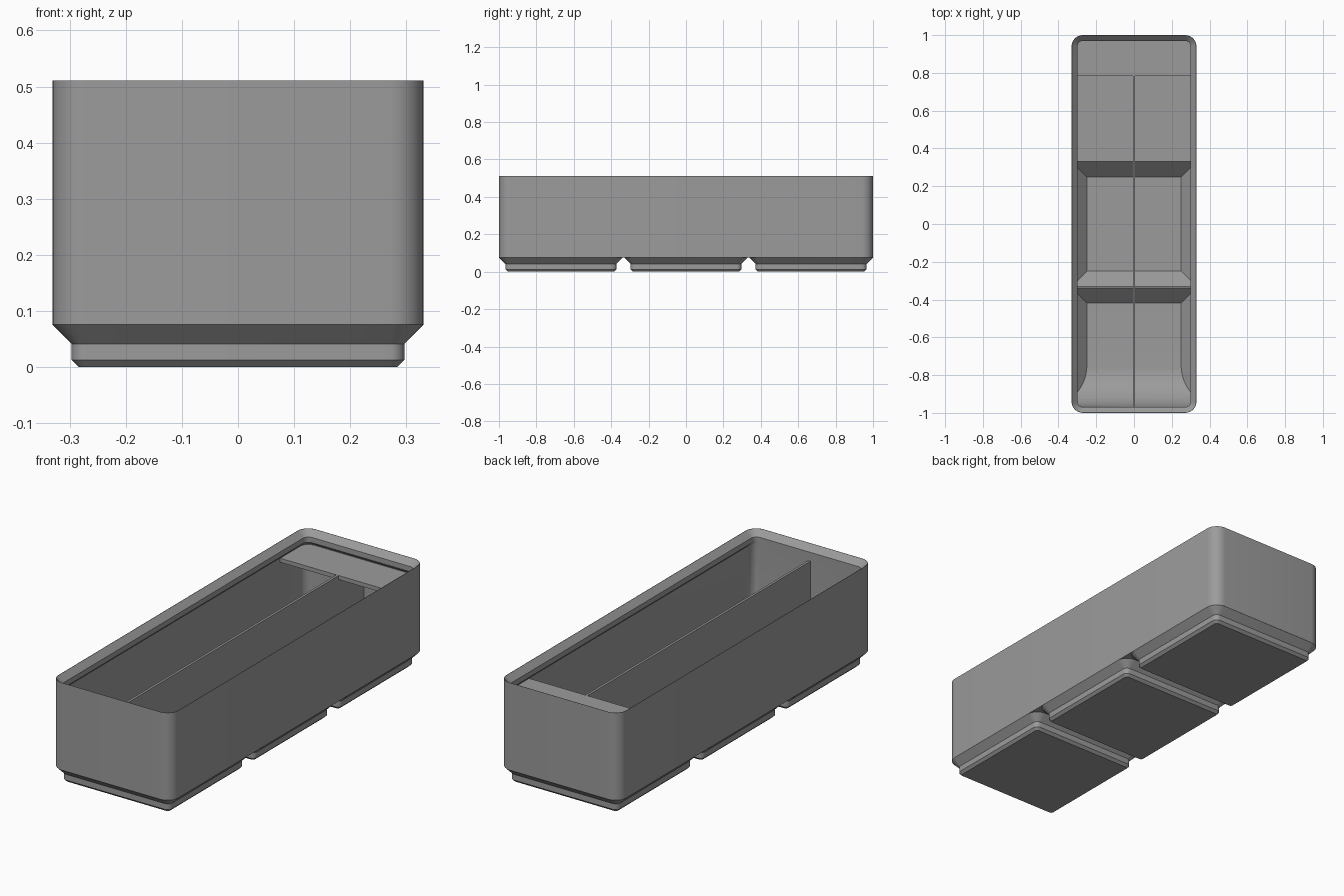
import bpy, bmesh, math

if "Cube" in bpy.data.objects:
    bpy.data.objects.remove(bpy.data.objects["Cube"])

grey = bpy.data.materials.new("warm_grey_plastic")
grey.diffuse_color = (0.33, 0.33, 0.33, 1)
grey.use_nodes = True
grey.node_tree.nodes["Principled BSDF"].inputs["Base Color"].default_value = grey.diffuse_color

PITCH = 0.669      # spacing of the three feet
FOOT_TOP = 0.0757  # height where feet meet the bin walls


def ring(z, hx, hy, r=0.0, cy=0.0, n=8):
    """Rounded rectangle outline at height z."""
    if r == 0:
        return [(hx * a, cy + hy * b, z) for a, b in ((1, 1), (-1, 1), (-1, -1), (1, -1))]
    pts = []
    for q, (a, b) in enumerate(((1, 1), (-1, 1), (-1, -1), (1, -1))):
        for i in range(n + 1):
            t = math.pi / 2 * (q + i / n)
            pts.append((a * (hx - r) + r * math.cos(t), cy + b * (hy - r) + r * math.sin(t), z))
    return pts


def loft(name, rings):
    """Closed solid through a stack of outlines."""
    bm = bmesh.new()
    rows = [[bm.verts.new(p) for p in rg] for rg in rings]
    n = len(rows[0])
    for lo, hi in zip(rows, rows[1:]):
        for i in range(n):
            j = (i + 1) % n
            bm.faces.new((lo[i], lo[j], hi[j], hi[i]))
    bm.faces.new(rows[0][::-1])
    bm.faces.new(rows[-1])
    bmesh.ops.recalc_face_normals(bm, faces=bm.faces)
    me = bpy.data.meshes.new(name)
    bm.to_mesh(me)
    bm.free()
    ob = bpy.data.objects.new(name, me)
    bpy.context.collection.objects.link(ob)
    me.materials.append(grey)
    return ob


def box(name, x0, x1, y0, y1, z0, z1):
    return loft(name, [[(x0, y0, z), (x1, y0, z), (x1, y1, z), (x0, y1, z)] for z in (z0, z1)])


def cut(ob, *tools):
    """Subtract each tool from ob."""
    for tool in tools:
        m = ob.modifiers.new("cut", 'BOOLEAN')
        m.operation, m.solver, m.object = 'DIFFERENCE', 'EXACT', tool
        bpy.context.view_layer.objects.active = ob
        bpy.ops.object.modifier_apply(modifier=m.name)


# Outer walls
body = loft("bin_body", [ring(z, 0.3307, 1.0, 0.06) for z in (FOOT_TOP, 0.511)])

# Three stepped feet
foot_steps = ((0, 0.2837, 0.0127), (0.0127, 0.2964, 0.0255),
              (0.0414, 0.2964, 0.0255), (FOOT_TOP, 0.3307, 0.0598))
feet = [loft(name, [ring(z, h, h, r, k * PITCH) for z, h, r in foot_steps])
        for name, k in (("front_foot", -1), ("middle_foot", 0), ("back_foot", 1))]

# Main cavity, narrowing under the stacking lip and flaring at the rim
cavity = loft("cavity_cutter", [
    ring(0.10, 0.3155, 0.9775, 0.045, 0.0075),
    ring(0.44, 0.3155, 0.9775, 0.045, 0.0075),
    ring(0.456, 0.30, 0.97, 0.03),
    ring(0.482, 0.30, 0.97, 0.03),
    ring(0.52, 0.338, 1.008, 0.068)])


# Sunken floor pockets that follow the feet
def pocket(name, cy):
    return loft(name, [ring(0.02, 0.25, 0.25, 0, cy), ring(0.085, 0.315, 0.315, 0, cy),
                       ring(0.101, 0.315, 0.331, 0, cy)])


mid_pocket = pocket("middle_pocket_cutter", 0)
front_pocket = pocket("front_pocket_cutter", -PITCH)

# Material kept inside: curved scoop, centre divider, label shelf
R = 0.2205
arc = [(-0.75 - R * math.sin(t), 0.24 - R * math.cos(t))
       for t in (math.pi / 2 * i / 14 for i in range(15))]
profile = arc + [(-1.1, 0.24), (-1.1, -0.1), (-0.75, -0.1)]
scoop = loft("scoop_keeper", [[(x, y, z) for y, z in profile] for x in (-0.5, 0.5)])
divider = box("divider_keeper", -0.006, 0.006, -1.1, 1.1, -0.1, 0.438)
shelf = box("shelf_keeper", -0.5, 0.5, 0.783, 1.1, 0.418, 0.438)

cut(cavity, scoop, divider, shelf)
cut(front_pocket, scoop, divider)
cut(mid_pocket, divider)

# Hollow out the bin and its feet
cut(body, cavity, mid_pocket, front_pocket)
cut(feet[0], front_pocket)
cut(feet[1], mid_pocket)

for helper in (cavity, mid_pocket, front_pocket, scoop, divider, shelf):
    bpy.data.objects.remove(helper)

# Drop the hidden contact faces on top of the feet
for foot in feet:
    bm = bmesh.new()
    bm.from_mesh(foot.data)
    top = [f for f in bm.faces if all(abs(v.co.z - FOOT_TOP) < 1e-4 for v in f.verts)]
    bmesh.ops.delete(bm, geom=top, context='FACES')
    bm.to_mesh(foot.data)
    bm.free()

# Smooth rounded corners, crisp edges
bpy.ops.object.select_all(action='DESELECT')
for ob in [body] + feet:
    ob.select_set(True)
bpy.context.view_layer.objects.active = body
bpy.ops.object.shade_smooth_by_angle(angle=math.radians(30))
